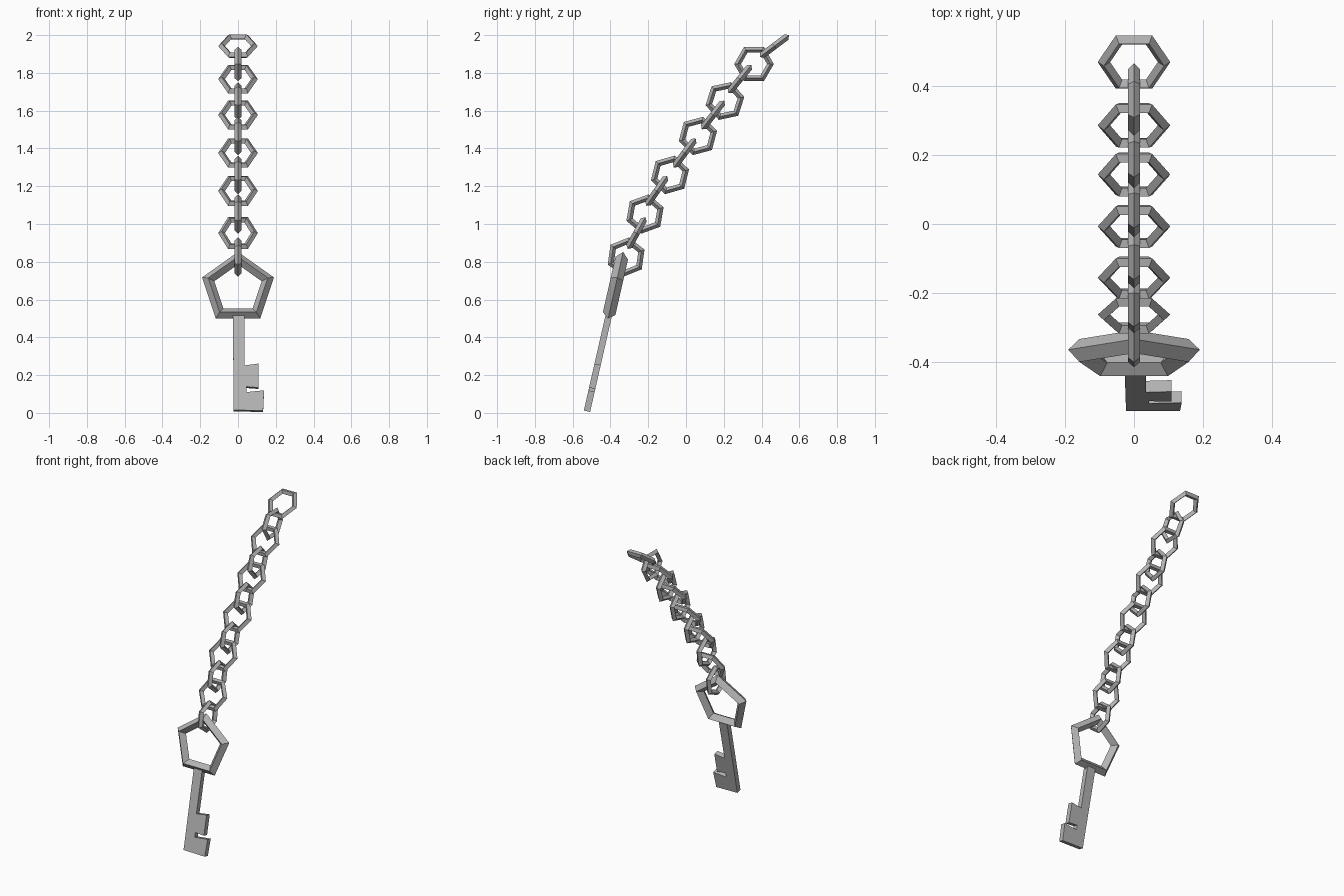
import bpy, bmesh
from math import radians
from mathutils import Matrix

cube = bpy.data.objects.get("Cube")
if cube:
    bpy.data.objects.remove(cube, do_unlink=True)

GREY = (0.46, 0.46, 0.46, 1)
metal = bpy.data.materials.new("grey_metal")
metal.use_nodes = True
metal.diffuse_color = GREY
metal.node_tree.nodes["Principled BSDF"].inputs["Base Color"].default_value = GREY


def rot_x(degrees):
    return Matrix.Rotation(radians(degrees), 4, 'X')


def ring(name, sides, major, minor, centre, orient):
    """Polygonal ring with a diamond cross-section."""
    bpy.ops.mesh.primitive_torus_add(major_segments=sides, minor_segments=4,
                                     major_radius=major, minor_radius=minor)
    ob = bpy.context.object
    ob.name = name
    ob.matrix_world = Matrix.Translation(centre) @ orient
    ob.data.materials.append(metal)
    bpy.ops.object.shade_flat()


# Key bow: a pentagon leaning back, one corner up
LEAN = rot_x(-12.8)
KEY_CENTRE = (0, -0.377, 0.657)
corner_up = Matrix.Rotation(radians(-90), 4, 'Y') @ Matrix.Rotation(radians(-90), 4, 'X')
ring("key_bow", 5, 0.166, 0.034, KEY_CENTRE, LEAN @ corner_up)

# Key shaft and teeth: one extruded outline
outline = [(-0.027, -0.14), (0.034, -0.14), (0.034, -0.42), (0.108, -0.41),
           (0.108, -0.54), (0.044, -0.535), (0.044, -0.565), (0.138, -0.555),
           (0.133, -0.665), (-0.023, -0.662)]
THICK = 0.034
bm = bmesh.new()
face = bm.faces.new([bm.verts.new((x, -THICK / 2, z)) for x, z in outline])
side = bmesh.ops.extrude_face_region(bm, geom=[face])
bmesh.ops.translate(bm, vec=(0, THICK, 0),
                    verts=[g for g in side["geom"] if isinstance(g, bmesh.types.BMVert)])
bmesh.ops.recalc_face_normals(bm, faces=bm.faces)
mesh = bpy.data.meshes.new("key_shaft")
bm.to_mesh(mesh)
bm.free()
mesh.materials.append(metal)
shaft = bpy.data.objects.new("key_shaft", mesh)
shaft.matrix_world = Matrix.Translation(KEY_CENTRE) @ LEAN
bpy.context.collection.objects.link(shaft)

# Chain: upright links alternate with cross links; each entry is y, z, turn
upright_links = [(-0.317, 0.825, 22), (-0.217, 1.053, 20), (-0.085, 1.26, 16),
                 (0.063, 1.466, 15), (0.206, 1.651, 12), (0.36, 1.847, 0)]
cross_links = [(-0.262, 0.952, 61), (-0.155, 1.175, 55), (-0.007, 1.376, 53),
               (0.143, 1.577, 52), (0.285, 1.767, 51), (0.468, 1.942, 37)]
edge_on = Matrix.Rotation(radians(90), 4, 'Z') @ rot_x(90)
stretch = Matrix.Diagonal((1, 1.06, 1, 1))
for i, (y, z, turn) in enumerate(upright_links):
    ring(f"upright_link_{i + 1}", 6, 0.087, 0.018, (0, y, z), rot_x(turn) @ edge_on)
for i, (y, z, turn) in enumerate(cross_links):
    ring(f"cross_link_{i + 1}", 6, 0.087, 0.018, (0, y, z), rot_x(turn) @ stretch)
